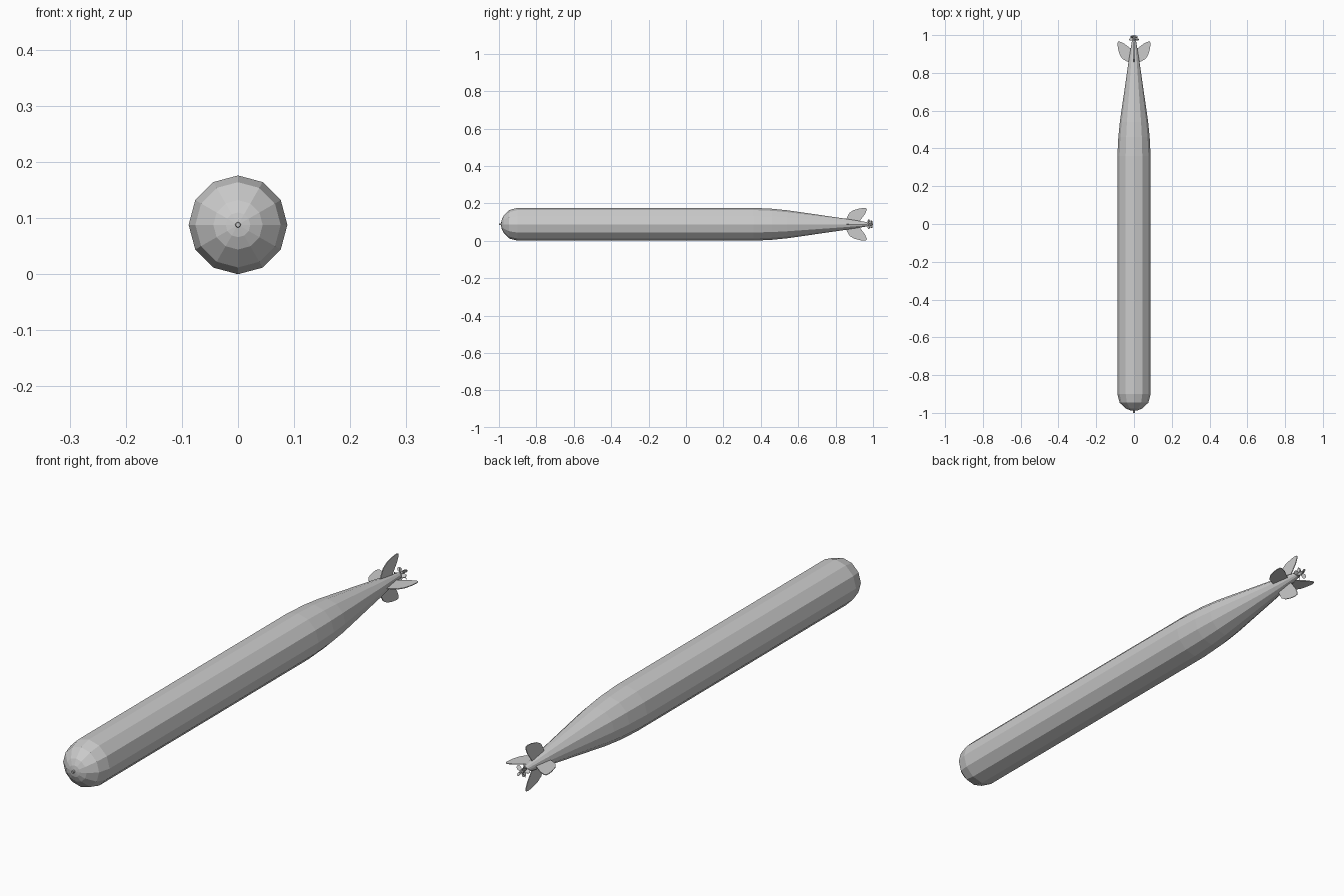
import bpy, bmesh
from math import sin, cos, pi
from mathutils import Matrix, Vector

if "Cube" in bpy.data.objects:
    bpy.data.objects.remove(bpy.data.objects["Cube"])

R = 0.088   # hull radius, also the axis height
AXIS = Matrix.Translation((0, 0, R))


def finish(name, bm):
    bmesh.ops.remove_doubles(bm, verts=bm.verts, dist=1e-6)
    bmesh.ops.recalc_face_normals(bm, faces=bm.faces)
    bm.transform(AXIS)
    mesh = bpy.data.meshes.new(name)
    bm.to_mesh(mesh)
    bm.free()
    ob = bpy.data.objects.new(name, mesh)
    bpy.context.collection.objects.link(ob)
    return ob


def lathe(name, profile, sides):
    """Revolve (y, radius) points around the long axis, capping both ends."""
    bm = bmesh.new()
    rings = [[bm.verts.new((r * sin(2 * pi * i / sides), y, r * cos(2 * pi * i / sides)))
              for i in range(sides)] for y, r in profile]
    for a, b in zip(rings, rings[1:]):
        for i in range(sides):
            j = (i + 1) % sides
            bm.faces.new((a[i], a[j], b[j], b[i]))
    bm.faces.new(rings[0])
    bm.faces.new(rings[-1])
    return finish(name, bm)


def plate(name, outline, thickness, angle, pitch=0, y=0):
    """Thin plate from (y, radius) outline, pitched about its span, then turned about the axis."""
    bm = bmesh.new()
    face = bm.faces.new([bm.verts.new((-thickness / 2, p, r)) for p, r in outline])
    ext = bmesh.ops.extrude_face_region(bm, geom=[face])
    moved = [v for v in ext["geom"] if isinstance(v, bmesh.types.BMVert)]
    bmesh.ops.translate(bm, verts=moved, vec=Vector((thickness, 0, 0)))
    bm.transform(Matrix.Rotation(angle, 4, 'Y') @ Matrix.Translation((0, y, 0))
                 @ Matrix.Rotation(pitch, 4, 'Z'))
    return finish(name, bm)


# Hull: blunt nose, straight body, long tapered tail
lathe("hull", [(-0.989, 0.004), (-0.986, 0.022), (-0.976, 0.044), (-0.946, 0.076),
               (-0.90, R), (0.36, R), (0.46, 0.083), (0.54, 0.075),
               (0.86, 0.029), (0.97, 0.011)], 12)

# Nose fuse
lathe("nose_fuse", [(-1.0, 0.004), (-0.998, 0.005), (-0.98, 0.005)], 8)

# Four tail fins
fin = [(0.855, 0.02), (0.862, 0.04), (0.875, 0.062), (0.897, 0.076), (0.93, 0.085),
       (0.955, 0.0875), (0.965, 0.085), (0.967, 0.078), (0.957, 0.055), (0.925, 0.012)]
for i in range(4):
    plate(f"tail_fin_{i + 1}", fin, 0.003, i * pi / 2)

# Propeller shaft and two counter-rotating propellers
lathe("propeller_shaft", [(0.965, 0.008), (0.992, 0.007), (1.0, 0.003)], 8)
blade = [(-0.004, 0.005), (-0.008, 0.015), (-0.006, 0.023), (0, 0.026),
         (0.006, 0.023), (0.008, 0.015), (0.004, 0.005)]
for n, (y, pitch, turn) in enumerate([(0.977, 0.8, 0), (0.991, -0.8, pi / 4)]):
    for i in range(4):
        plate(f"propeller_{n + 1}_blade_{i + 1}", blade, 0.0015, turn + i * pi / 2, pitch, y)
